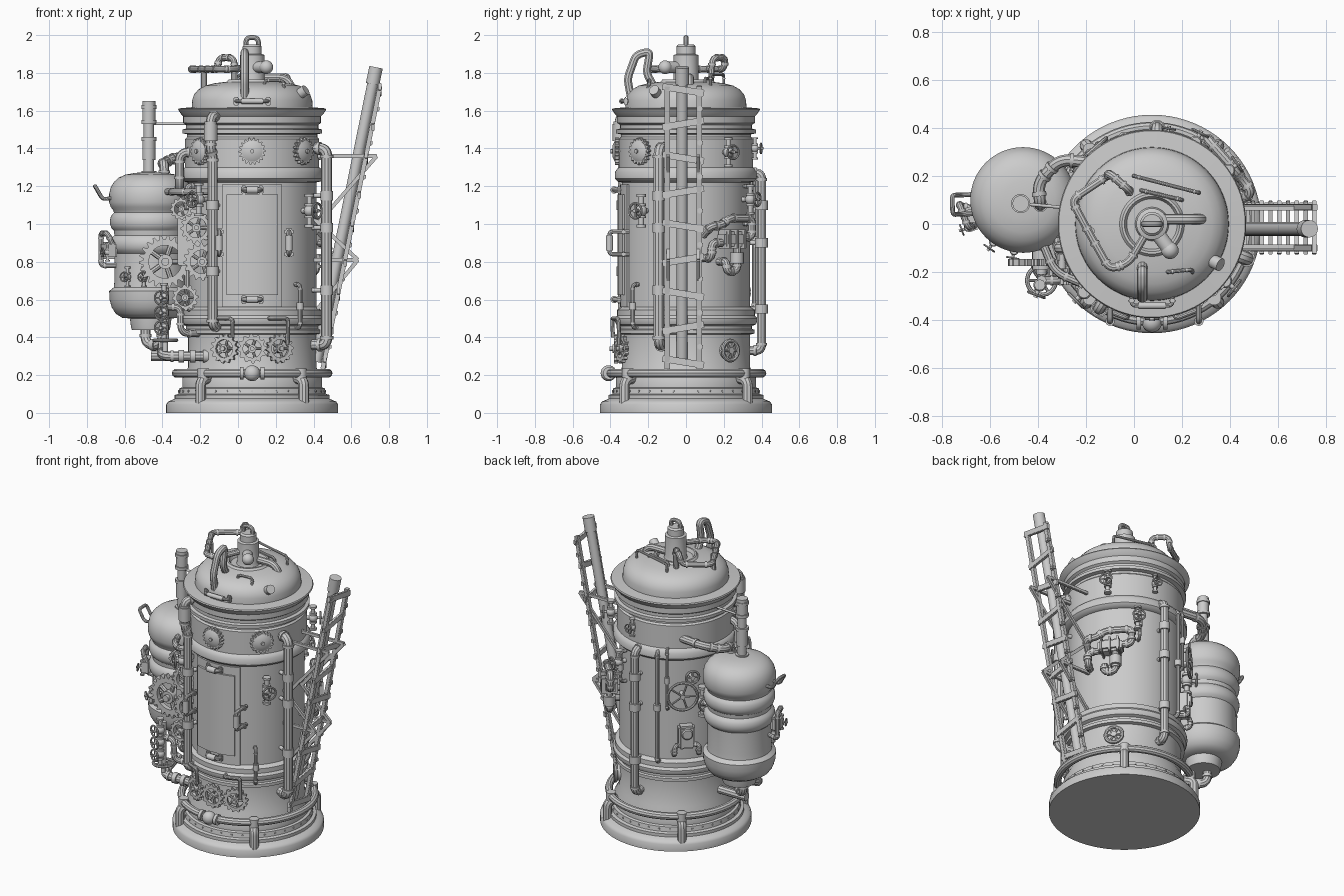
import bpy, bmesh, math
from math import sin, cos, pi, radians
from mathutils import Vector as V, Matrix

if "Cube" in bpy.data.objects:
    bpy.data.objects.remove(bpy.data.objects["Cube"])

C = V((.075, 0, 0))      # main boiler axis
T = V((-.462, .1, 0))    # side tank axis
I = Matrix.Identity(4)

def add(name, bm, M=I):
    bmesh.ops.recalc_face_normals(bm, faces=bm.faces)
    me = bpy.data.meshes.new(name); bm.to_mesh(me); bm.free()
    ob = bpy.data.objects.new(name, me); bpy.context.collection.objects.link(ob)
    ob.matrix_world = M
    return ob

def frame(a, r, z, c=C):
    """Matrix on a wall: local z points outward, local y points up."""
    o = V((cos(radians(a)), sin(radians(a)), 0)); u = V((0, 0, 1)); x = u.cross(o)
    M = Matrix((x, u, o)).transposed().to_4x4()
    M.translation = c + o * r + u * z
    return M

def at(a, r, z, c=C):
    return frame(a, r, z, c).translation

def lathe(name, prof, M=I, n=64):
    bm = bmesh.new()
    rings = [[bm.verts.new((r * cos(2*pi*i/n), r * sin(2*pi*i/n), z)) for i in range(n)] for r, z in prof]
    for a, b in zip(rings, rings[1:]):
        for i in range(n):
            bm.faces.new((a[i], a[(i+1) % n], b[(i+1) % n], b[i]))
    bm.faces.new(rings[0]); bm.faces.new(rings[-1])
    return add(name, bm, M)

def bulge(z0, z1, r0, r1, n=7):
    return [(r0 + (r1 - r0) * sin(pi*i/n)**.6, z0 + (z1 - z0) * i/n) for i in range(n + 1)]

def arc_plate(name, a, half, r0, r1, z0, z1, n=12):
    """Curved plate hugging the boiler wall."""
    bm = bmesh.new(); S = []
    for i in range(n + 1):
        t = a - half + 2*half*i/n
        S.append([bm.verts.new(at(t, r, z)) for r, z in ((r0, z0), (r1, z0), (r1, z1), (r0, z1))])
    for p, q in zip(S, S[1:]):
        for j in range(4): bm.faces.new((p[j], p[(j+1) % 4], q[(j+1) % 4], q[j]))
    bm.faces.new(S[0]); bm.faces.new(S[-1])
    return add(name, bm)

def torus(name, R, r, M=I, n=48, k=10):
    bm = bmesh.new()
    g = [[bm.verts.new(((R + r*cos(2*pi*j/k)) * cos(2*pi*i/n), (R + r*cos(2*pi*j/k)) * sin(2*pi*i/n), r*sin(2*pi*j/k)))
          for j in range(k)] for i in range(n)]
    for i in range(n):
        for j in range(k):
            bm.faces.new((g[i][j], g[(i+1) % n][j], g[(i+1) % n][(j+1) % k], g[i][(j+1) % k]))
    return add(name, bm, M)

def along(p, q):
    p, q = V(p), V(q)
    M = (q - p).to_track_quat('Z', 'Y').to_matrix().to_4x4(); M.translation = (p + q) / 2
    return M, (q - p).length

def cyl(name, p, q, r, M=I, r2=None, n=20):
    A, L = along(p, q); bm = bmesh.new()
    bmesh.ops.create_cone(bm, cap_ends=True, segments=n, radius1=r, radius2=r if r2 is None else r2, depth=L)
    return add(name, bm, M @ A)

def ball(name, p, r, M=I):
    bm = bmesh.new(); bmesh.ops.create_uvsphere(bm, u_segments=20, v_segments=12, radius=r)
    return add(name, bm, M @ Matrix.Translation(p))

def box(name, p, size, M=I, bev=.006):
    bm = bmesh.new(); bmesh.ops.create_cube(bm, size=1)
    bmesh.ops.scale(bm, vec=size, verts=bm.verts)
    bmesh.ops.bevel(bm, geom=bm.edges[:], offset=bev, segments=2, affect='EDGES')
    return add(name, bm, M @ Matrix.Translation(p))

def beam(name, p, q, w, d):
    A, L = along(p, q)
    return box(name, (0, 0, 0), (w, d, L), A, .002)

def pipe(name, pts, r, M=I, fil=.05, collars=True):
    pts = [V(p) for p in pts]; out = [pts[0]]
    for a, b, c in zip(pts, pts[1:], pts[2:]):
        da, dc = a - b, c - b
        f = min(fil, da.length * .48, dc.length * .48)
        s, e = b + da.normalized() * f, b + dc.normalized() * f
        out += [s*(1-t)**2 + b*2*t*(1-t) + e*t*t for t in (0, .17, .33, .5, .67, .83, 1)]
        for k, d in ((s, da), (e, dc)) if collars else ():
            d = d.normalized() * r * .3
            cyl(name + "_collar", k - d, k + d, r * 1.2, M)
    out.append(pts[-1])
    cu = bpy.data.curves.new(name, 'CURVE'); cu.dimensions = '3D'
    cu.bevel_depth = r; cu.bevel_resolution = 3; cu.use_fill_caps = True
    sp = cu.splines.new('POLY'); sp.points.add(len(out) - 1)
    for k, p in zip(sp.points, out): k.co = (*p, 1)
    ob = bpy.data.objects.new(name, cu); bpy.context.collection.objects.link(ob); ob.matrix_world = M

def spokes(name, M, r, n, w):
    for i in range(n):
        a = 2*pi*i/n
        cyl(name, (0, 0, 0), (r*cos(a), r*sin(a), 0), w, M, n=8)

def gear(name, M, r, teeth, t=.02, hole=.62, n=5):
    bm = bmesh.new(); L = []; N = teeth * 4
    for z in (-t/2, t/2):
        for inner in (0, 1):
            L.append([bm.verts.new((k*cos(2*pi*i/N), k*sin(2*pi*i/N), z)) for i in range(N)
                      for k in [r*hole if inner else r*(1 if i % 4 < 2 else .84)]])
    for a, b in ((0, 1), (2, 3), (0, 2), (1, 3)):
        for i in range(N):
            j = (i+1) % N
            bm.faces.new((L[a][i], L[a][j], L[b][j], L[b][i]))
    add(name, bm, M)
    spokes(name + "_spoke", M, r*hole*1.05, n, r*.1)
    cyl(name + "_hub", (0, 0, -.05), (0, 0, t), r*.28, M)
    cyl(name + "_cap", (0, 0, 0), (0, 0, t*1.7), r*.15, M)

def wheel(name, M, r, w, n=5):
    torus(name + "_rim", r, w, M, 32, 8)
    spokes(name + "_spoke", M, r, n, w*.7)
    cyl(name + "_stem", (0, 0, -.06), (0, 0, .012), w*1.6, M)

def valve(name, M, s=1):
    cyl(name + "_run", (0, -.09*s, 0), (0, .09*s, 0), .016*s, M)
    for y in (-.09, -.035, .035, .09):
        cyl(name + "_flange", (0, (y-.008)*s, 0), (0, (y+.008)*s, 0), .028*s, M)
    ball(name + "_body", (0, 0, 0), .034*s, M)
    wheel(name + "_wheel", M @ Matrix.Translation((0, 0, .055*s)), .045*s, .007*s, 4)

def handle(name, M, L, h, r=.012):
    pipe(name, [(0, -L/2, -.03), (0, -L/2, h), (0, L/2, h), (0, L/2, -.03)], r, M, .02, False)
    cyl(name + "_grip", (0, -L*.33, h), (0, L*.33, h), r*1.6, M)
    for y in (-L/2, L/2): box(name + "_foot", (0, y, 0), (.045, .03, .018), M)

ROT = Matrix.Rotation(pi/2, 4, 'Z')

# main boiler
lathe("boiler_body", [(.455, 0), (.455, .045), (.445, .06), (.425, .068), (.41, .075), (.41, .095), (.39, .1), (.385, .13),
    (.37, .135), (.37, .185), (.34, .24), (.34, .415), (.362, .42), (.362, .44), (.35, .445), (.35, .46), (.37, .468),
    (.378, .485), (.378, .5), (.366, .515), (.366, .545), (.34, .56), (.34, 1.22), (.362, 1.225), (.376, 1.24),
    (.376, 1.275), (.362, 1.295), (.355, 1.3), (.355, 1.45), (.345, 1.46), (.345, 1.475), (.37, 1.48), (.37, 1.5),
    (.35, 1.505), (.35, 1.525), (.365, 1.535), (.365, 1.57), (.375, 1.58), (.385, 1.595), (.392, 1.605), (.388, 1.612),
    (.32, 1.618), (.318, 1.655), (.308, 1.685), (.285, 1.712), (.25, 1.732), (.2, 1.745), (.135, 1.753), (.125, 1.765),
    (.115, 1.765), (.105, 1.745), (.07, 1.745), (.065, 1.76), (.065, 1.895), (.05, 1.9), (.05, 1.94), (.04, 1.95)],
    Matrix.Translation(C), 80)
pipe("lifting_eye", [C + V((x, 0, z)) for x, z in ((-.033, 1.93), (-.033, 1.987), (.033, 1.987), (.033, 1.93))], .013, fil=.03, collars=False)
torus("base_ring_pipe", .402, .023, Matrix.Translation(C + V((0, 0, .21))), 80)
for i in range(36): cyl("base_bolt", at(10*i, .38, .115), at(10*i, .392, .115), .006, n=6)
for a in (-130, -50, 50, 130):
    pipe("base_elbow", [at(a, .36, .185), at(a, .425, .17), at(a, .425, .05)], .028, collars=False)
    cyl("base_elbow_clamp", at(a, .402, .18), at(a, .402, .235), .03)
ball("ring_valve", at(-90, .41, .21), .042)
for x in (.02, .13): cyl("ring_flange", (x-.01, -.405, .21), (x+.01, -.405, .21), .034)

# curved door with frame and handles
D = frame(-90, 0, 0)
arc_plate("door_frame", -90, 27, .32, .35, .56, 1.21)
arc_plate("door_panel", -90, 22, .33, .362, .625, 1.155)
for z in (.6, 1.18): handle("door_catch", D @ Matrix.Translation((0, z, .355)) @ ROT, .09, .025)
for x in (-.175, .195): handle("door_handle", D @ Matrix.Translation((x, .9, .33)), .12, .075)

# front gears and portholes
for a, t in ((-113, 14), (-90, 12), (-67, 14)):
    gear("lower_gear", frame(a, .37, .34), .078, t)
for a in (-139, -90, -42):
    M = frame(a, .365, 1.385)
    gear("porthole_gear", M, .072, 18, .02, .75, 6); lathe("porthole_lens", [(.055, -.02), (.055, .012), (.03, .025)], M, 32)
for a, b, z in ((-117, -105, .4), (-76, -62, .36)):
    pipe("gear_feed_pipe", [at(a, .35, .5), at(a, .405, .5), at(b, .405, .5), at(b, .4, z)], .011, fil=.02, collars=False)
for x, y, z, r, t in ((-.385, -.16, .8, .14, 22), (-.19, -.24, .8, .1, 16), (-.28, -.2, .61, .07, 12), (-.3, -.2, 1.08, .06, 12), (-.22, -.24, .98, .085, 14)):
    M = frame(-90, 0, 0, V((x, y, z)))
    gear("drive_gear", M, r, t, .03)
    cyl("drive_shaft", (0, 0, 0), (0, 0, -.13), r*.2, M)
box("drive_bracket", (-.25, -.14, .93), (.14, .12, .3))

# main vertical pipes
pipe("left_riser", [at(-122, .34, .46), at(-122, .395, .46), at(-122, .395, 1.36), at(-122, .415, 1.4), at(-122, .415, 1.57), at(-122, .34, 1.57)], .026)
cyl("riser_sleeve", at(-122, .415, 1.44), at(-122, .415, 1.53), .036)
pipe("right_riser", [at(-20, .34, .36), at(-20, .42, .36), at(-20, .42, 1.4), at(-20, .33, 1.4)], .029)
pipe("back_riser", [at(87, .33, .33), at(87, .4, .33), at(87, .4, 1.27), at(87, .33, 1.27)], .025)
for a, r, zs in ((-20, .42, (.65, .98, 1.15)), (87, .4, (.55, .9, 1.1)), (-122, .395, (.75, 1.1))):
    for z in zs:
        cyl("riser_clamp", at(a, r, z-.025), at(a, r, z+.025), .034)
        cyl("riser_stay", at(a, .33, z), at(a, r, z), .012)
for a, z0, z1, r in ((-48, .45, .68, .011), (108, .55, 1.28, .013), (117, .9, 1.3, .009), (64, 1.0, 1.2, .01), (-155, .55, 1.2, .016)):
    pipe("thin_pipe", [at(a, .33, z0), at(a, .38, z0), at(a, .38, z1), at(a, .33, z1)], r, fil=.025)
    cyl("thin_pipe_union", at(a, .38, (z0+z1)/2-.02), at(a, .38, (z0+z1)/2+.02), r*1.7)

# valves around the shell
for a, r, z, s in ((-38, .385, 1.07, .9), (62, .385, 1.13, .8), (150, .38, .95, 1), (35, .39, 1.38, .8), (-135, .4, 1.13, .9), (80, .37, 1.4, .6)):
    valve("wall_valve", frame(a, r, z), s)
    cyl("valve_mount", at(a, .3, z), at(a, r, z), .014)
R = frame(40, .365, .33)
wheel("right_handwheel", R, .052, .011, 6)
lathe("right_handwheel_plate", [(.05, -.04), (.05, -.01), (.02, 0)], R, 24)
wheel("back_handwheel", frame(131, .395, 1.0), .09, .009, 5)
wheel("back_small_wheel", frame(140, .39, 1.12), .04, .008, 4)
B = frame(135, .36, .72)
box("back_gauge_box", (0, 0, 0), (.1, .15, .07), B, .012)
lathe("back_gauge_dial", [(.035, .03), (.035, .045), (.028, .05)], B @ Matrix.Translation((0, .03, 0)), 24)
for s in (-1, 1): pipe("gauge_pipe", [(s*.03, -.05, 0), (s*.075, -.05, .03), (s*.075, -.11, .03), (s*.075, -.11, -.03)], .014, B, .02)

# pump on the right-rear wall
P = frame(38, .38, .92)
box("pump_block", (0, 0, .015), (.15, .08, .09), P, .015)
for x in (-.05, 0, .05): box("pump_rib", (x, 0, .02), (.014, .1, .1), P, .004)
pipe("pump_pipe", [(.07, .01, .02), (.13, .01, .02), (.13, .11, .02), (-.03, .11, .03), (-.09, .07, .03), (-.15, .07, .03), (-.15, .02, -.04)], .021, P, .03)
pipe("pump_pipe", [(-.07, -.02, .02), (-.14, -.02, .02), (-.14, -.1, .02), (-.14, -.1, -.05)], .021, P, .03)
pipe("pump_drain", [(.03, -.03, .02), (.03, -.17, .02), (-.04, -.17, .02), (-.04, -.12, .02), (-.04, -.12, -.05)], .021, P, .03)
cyl("pump_motor", (.03, -.07, .02), (.03, -.13, .02), .036, P)

# dome fittings
pipe("dome_loop", [(.035, -.29, 1.66), (.035, -.31, 1.77), (.035, -.265, 1.895), (.035, -.19, 1.915), (.035, -.21, 1.8), (.035, -.16, 1.71)], .022, fil=.03, collars=False)
pipe("dome_long_pipe", [(-.02, .13, 1.72), (-.02, .14, 1.88), (-.1, .21, 1.88), (-.11, .2, 1.82), (-.26, .1, 1.82), (-.18, -.05, 1.82), (-.1, -.19, 1.82), (-.02, -.16, 1.82), (.05, -.04, 1.83)], .017, fil=.035)
pipe("dome_drop_pipe", [(-.18, -.03, 1.82), (-.18, -.03, 1.66)], .017)
pipe("dome_short_pipe", [(.12, .02, 1.775), (.26, .02, 1.775), (.3, .02, 1.69)], .022, collars=False)
cyl("dome_nozzle", (.09, -.03, 1.83), (.15, -.11, 1.83), .03); ball("dome_nozzle_end", (.15, -.11, 1.83), .036)
cyl("dome_stub", (.3, -.14, 1.67), (.36, -.17, 1.71), .028)
handle("dome_grip", frame(-90, .32, 1.65) @ ROT, .17, .02, .009)
for p in ([(.0, .2, 1.72), (.0, .2, 1.79), (.27, .13, 1.79), (.27, .13, 1.7)], [(.03, .14, 1.73), (.03, .14, 1.77), (.2, .1, 1.77), (.2, .1, 1.7)],
          [(.14, -.2, 1.7), (.14, -.2, 1.76), (.24, -.19, 1.76), (.25, -.23, 1.62)]):
    pipe("dome_rod", p, .008, fil=.02)

# side tank
lathe("side_tank", [(.1, .44), (.105, .46), (.11, .5), (.15, .503), (.185, .525), (.207, .56), (.218, .6), (.22, .645), (.195, .665), (.192, .7),
    (.192, .83)] + bulge(.845, .94, .192, .216) + bulge(.965, 1.06, .195, .216) + [(.2, 1.075), (.212, 1.09), (.22, 1.115),
    (.22, 1.16), (.211, 1.195), (.195, 1.222), (.17, 1.245), (.135, 1.261), (.08, 1.271), (.02, 1.274)], Matrix.Translation(T))
cyl("tank_stack", (-.472, .085, 1.24), (-.472, .085, 1.64), .027)
for z0, z1, r in ((1.26, 1.28, .04), (1.34, 1.46, .034), (1.53, 1.65, .034), (1.44, 1.46, .04), (1.53, 1.55, .04), (1.61, 1.63, .04)):
    cyl("stack_sleeve", (-.472, .085, z0), (-.472, .085, z1), r)
cyl("stack_stay", (-.472, .085, 1.53), (-.2, .06, 1.53), .007)
pipe("tank_top_pipe", [(-.39, .08, 1.22), (-.39, .08, 1.32), (-.4, .17, 1.32), (-.31, .27, 1.36), (-.12, .25, 1.36)], .025)
pipe("tank_front_pipe", [(-.31, -.02, 1.15), (-.31, -.1, 1.2), (-.31, -.1, 1.38), (-.2, -.1, 1.38)], .024)
pipe("tank_link_pipe", [(-.38, -.08, 1.17), (-.33, -.2, 1.17), (-.14, -.28, 1.17)], .018)
pipe("tank_drain", [(-.49, .1, .5), (-.49, .1, .36), (-.4, .03, .36), (-.4, .03, .48)], .026)
pipe("tank_feed_pipe", [(-.46, .02, .3), (-.14, .02, .3)], .026)
pipe("lower_feed", [(-.4, -.05, .36), (-.4, -.22, .3), (-.1, -.22, .3)], .025)
for x in (-.3, -.24, -.17): cyl("feed_flange", (x-.015, -.22, .3), (x+.015, -.22, .3), .034)
K = frame(-178, .225, 1.17, T)
pipe("tank_handle", [(.05, -.03, -.03), (.05, -.04, .03), (.05, .03, .07), (-.03, .03, .07), (-.03, -.04, .03), (-.03, -.03, -.03)], .01, K, .02, False)
Q = frame(-160, .225, .86, T)
box("tank_control_box", (0, 0, .01), (.1, .09, .06), Q, .01)
pipe("control_pipe", [(.03, .03, 0), (.03, .09, .03), (-.07, .09, .03), (-.07, -.08, .03), (-.02, -.08, -.04)], .014, Q, .025)
valve("control_valve", Q @ Matrix.Translation((.03, -.01, .03)), .5)
for a in (-100, -125): valve("tank_valve", frame(a, .215, .72, T), .55)

# valve stack between tank and boiler
S = V((-.385, -.235, 0))
cyl("valve_post", S + V((0, 0, .38)), S + V((0, 0, .66)), .02)
for z in (.45, .53, .61): valve("post_valve", frame(-110, .02, z, S), .8)
wheel("post_floor_wheel", Matrix.Translation(S + V((0, 0, .385))), .06, .009, 6)
pipe("post_link", [S + V((0, 0, .56)), S + V((.08, 0, .56)), S + V((.08, 0, .42)), S + V((.18, .05, .42))], .018)

# leaning ladder chute with its tube
X = lambda z, x0=.41: x0 + (z - .25) * .203
cyl("chute_tube", (X(.27), -.02, .27), (X(1.8), -.02, 1.8), .029)
cyl("chute_cap", (X(1.74), -.02, 1.74), (X(1.83), -.02, 1.83), .036)
for y in (-.1, .07): beam("chute_rail", (X(.23, .452), y, .23), (X(1.73, .452), y, 1.73), .028, .024)
for i in range(9):
    z = .27 + i * .18; d = .018 * (-1)**i
    beam("chute_rung", (X(z, .455), -.125, z + d), (X(z, .455), .095, z - d), .018, .036)
    if i < 8: box("rung_peg", (X(z, .475), .075, z+.08), (.03, .03, .03))
for y in (-.095, .065):
    for p, q in (((.42, 1.36), (.735, 1.36)), ((.735, 1.36), (.42, 1.0)), ((.4, 1.03), (.635, .81)), ((.635, .81), (.42, .55)), ((.4, .81), (.635, .81))):
        beam("chute_brace", (p[0], y, p[1]), (q[0], y, q[1]), .018, .02)

# curves to meshes, smooth shading with sharp edges kept
bpy.ops.object.select_all(action='SELECT')
bpy.context.view_layer.objects.active = bpy.context.collection.objects[0]
bpy.ops.object.convert(target='MESH')
bpy.ops.object.shade_smooth_by_angle(angle=radians(35))
